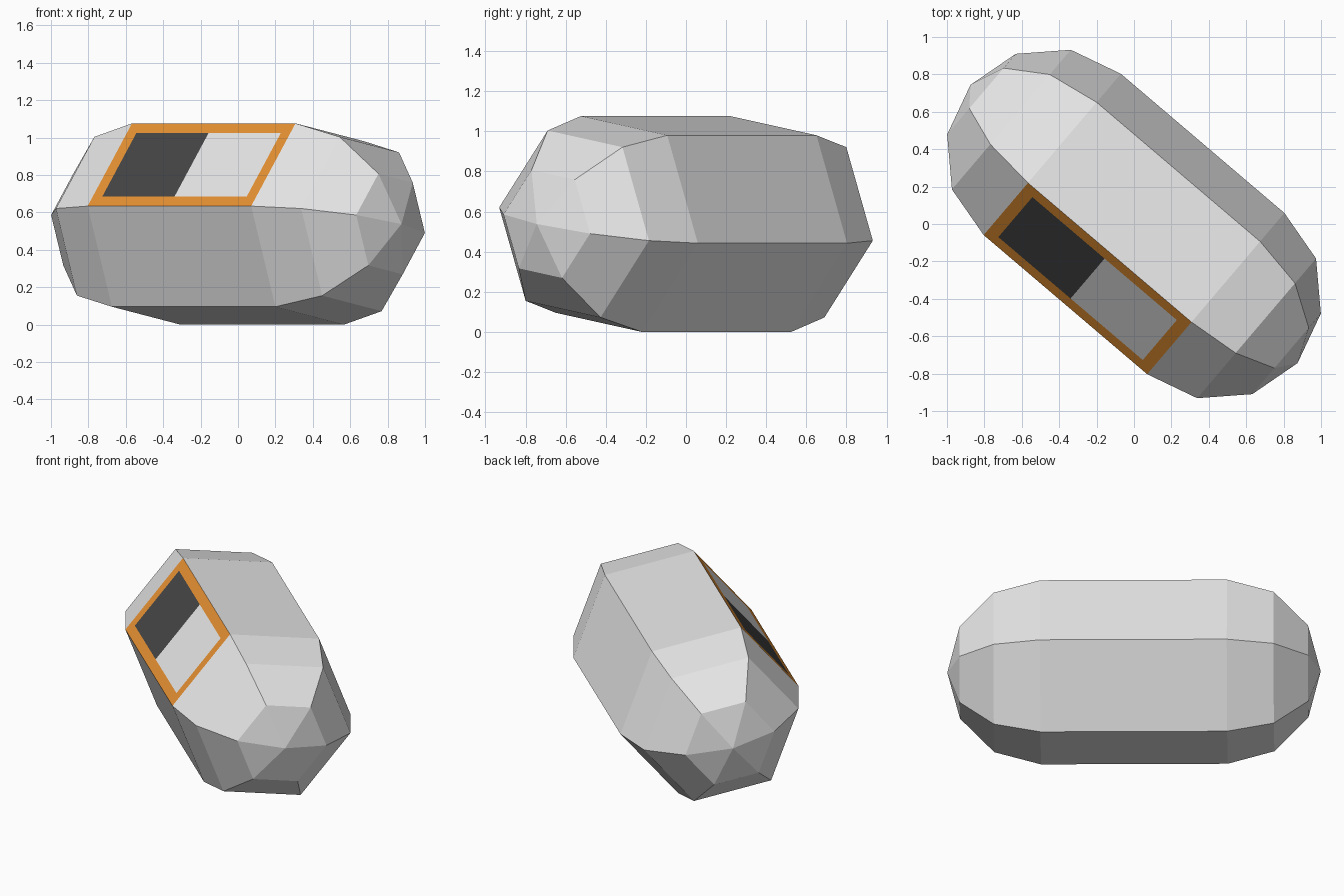
import bpy
import bmesh
from math import sin, cos, pi, radians
from mathutils import Matrix

cube = bpy.data.objects.get("Cube")
if cube:
    bpy.data.objects.remove(cube, do_unlink=True)


def material(name, rgb):
    mat = bpy.data.materials.new(name)
    mat.use_nodes = True
    mat.diffuse_color = (*rgb, 1)
    mat.node_tree.nodes["Principled BSDF"].inputs["Base Color"].default_value = (*rgb, 1)
    return mat


GREY, ORANGE, DARK = range(3)
materials = [
    material("light grey", (0.8, 0.8, 0.8)),
    material("orange", (0.9, 0.32, 0.036)),
    material("dark grey", (0.06, 0.06, 0.06)),
]

R = 0.574          # radius, and half length of the straight section
SIDES = 6
STEPS = 3          # dome rings between rim and pole
ROLL = radians(-9.6)
HEADING = radians(-40.4)
BORDER = 0.067

bm = bmesh.new()


def ring(x, radius):
    angles = [ROLL + 2 * pi * i / SIDES for i in range(SIDES)]
    return [bm.verts.new((x, radius * cos(a), radius * sin(a))) for a in angles]


# Six-sided capsule lying along x: rings from one dome to the other
lat = [pi / 2 * i / STEPS for i in range(STEPS)]
profile = [(-R - R * sin(t), R * cos(t)) for t in reversed(lat)]
profile += [(R + R * sin(t), R * cos(t)) for t in lat]
rings = [ring(x, r) for x, r in profile]
sides = {}
for row, (a, b) in enumerate(zip(rings, rings[1:])):
    for i in range(SIDES):
        j = (i + 1) % SIDES
        sides[row, i] = bm.faces.new((a[i], a[j], b[j], b[i]))

# Dome tips
for end, x in ((rings[0], -2 * R), (rings[-1], 2 * R)):
    pole = bm.verts.new((x, 0, 0))
    for i in range(SIDES):
        bm.faces.new((end[i], end[(i + 1) % SIDES], pole))
bmesh.ops.recalc_face_normals(bm, faces=bm.faces)

# Window panel on the upper front side: orange border, pane split in two
panel = sides[STEPS - 1, 2]
border = bmesh.ops.inset_region(bm, faces=[panel], thickness=BORDER, use_even_offset=True)
for face in border["faces"]:
    face.material_index = ORANGE
cut = bmesh.ops.bisect_plane(
    bm, geom=[panel, *panel.edges, *panel.verts],
    plane_co=(0, 0, 0), plane_no=(1, 0, 0))
for face in cut["geom"]:
    if isinstance(face, bmesh.types.BMFace) and face.material_index != ORANGE:
        face.material_index = DARK if face.calc_center_median().x < 0 else GREY

# Turn to its heading and rest it on the ground
lowest = min(v.co.z for v in bm.verts)
bm.transform(Matrix.Translation((0, 0, -lowest)) @ Matrix.Rotation(HEADING, 4, "Z"))

mesh = bpy.data.meshes.new("capsule_body")
bm.to_mesh(mesh)
bm.free()
for mat in materials:
    mesh.materials.append(mat)
body = bpy.data.objects.new("capsule_body", mesh)
bpy.context.collection.objects.link(body)
